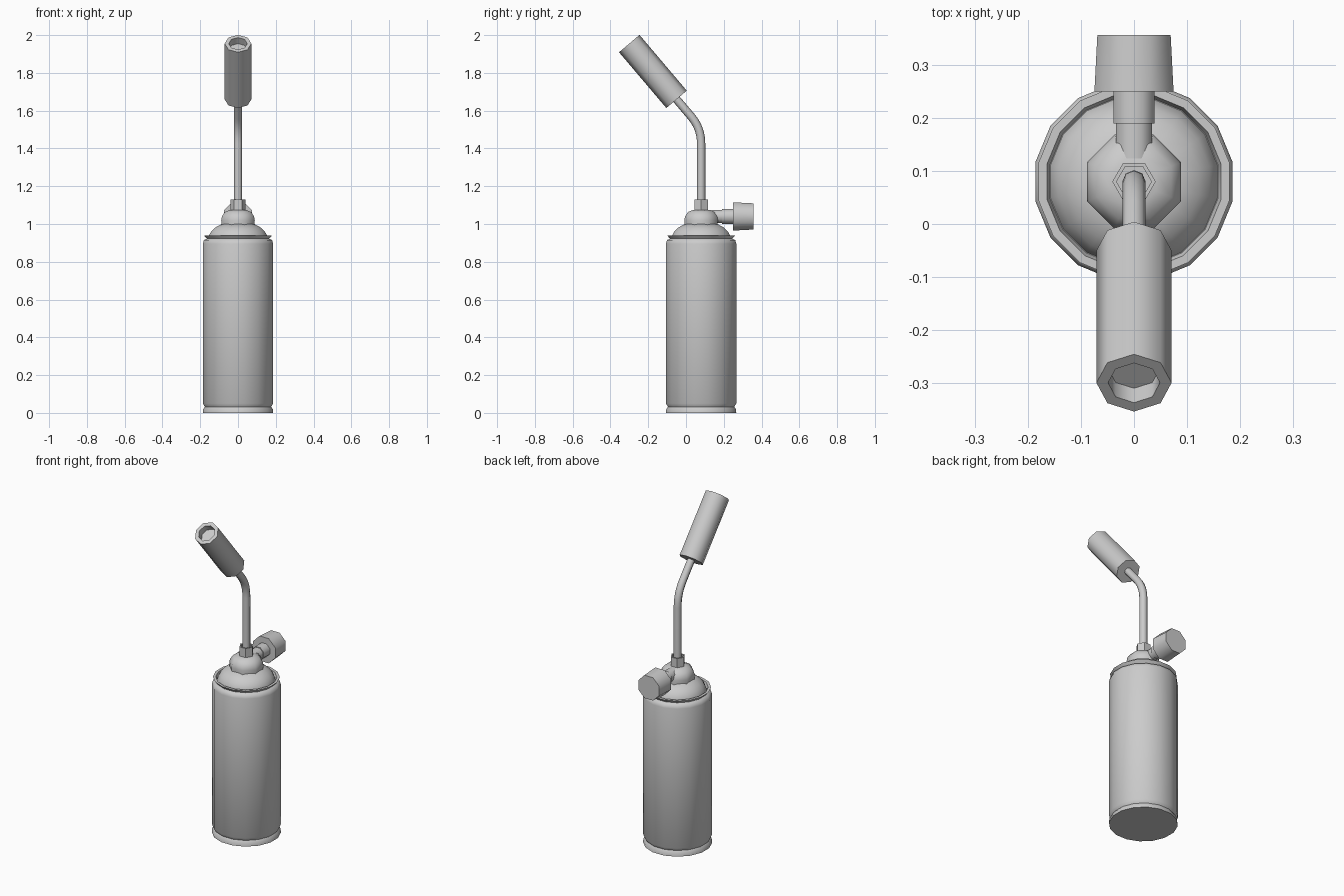
import bpy, bmesh, math
from mathutils import Matrix, Vector

cube = bpy.data.objects.get("Cube")
if cube:
    bpy.data.objects.remove(cube, do_unlink=True)

grey = bpy.data.materials.new("plain_grey")
grey.use_nodes = True
grey.diffuse_color = (0.6, 0.6, 0.6, 1)
grey.node_tree.nodes["Principled BSDF"].inputs["Base Color"].default_value = (0.6, 0.6, 0.6, 1)

AXIS_Y = 0.08      # the can stands behind the centre
KNOB_Z = 1.04
TILT = math.radians(40.3)


def finish(obj):
    obj.data.materials.append(grey)
    bpy.ops.object.select_all(action='DESELECT')
    obj.select_set(True)
    bpy.context.view_layer.objects.active = obj
    bpy.ops.object.shade_smooth_by_angle(angle=math.radians(50))


def lathe(name, profile, sides, origin, tilt=0.0, flat=True):
    """Turn (radius, height) points about local z, cap both ends, tilt about x."""
    bm = bmesh.new()
    start = math.pi / sides if flat else 0.0
    angles = [start + 2 * math.pi * i / sides for i in range(sides)]
    rings = [[bm.verts.new((r * math.cos(a), r * math.sin(a), z)) for a in angles]
             for r, z in profile]
    for low, high in zip(rings, rings[1:]):
        for i in range(sides):
            j = (i + 1) % sides
            bm.faces.new((low[i], low[j], high[j], high[i]))
    bm.faces.new(rings[0][::-1])
    bm.faces.new(rings[-1])
    bmesh.ops.recalc_face_normals(bm, faces=bm.faces)
    mesh = bpy.data.meshes.new(name)
    bm.to_mesh(mesh)
    bm.free()
    obj = bpy.data.objects.new(name, mesh)
    bpy.context.collection.objects.link(obj)
    obj.matrix_world = Matrix.Translation(origin) @ Matrix.Rotation(tilt, 4, 'X')
    finish(obj)
    return obj


base = (0, AXIS_Y, 0)

# Gas can with foot groove, shoulder, flared rim and recessed lip
lathe("gas_can", [(0.19, 0), (0.188, 0.02), (0.179, 0.032), (0.19, 0.05),
                  (0.19, 0.895), (0.184, 0.915), (0.168, 0.922), (0.184, 0.94),
                  (0.168, 0.94), (0.162, 0.92)], 16, base)

# Domed can top
lathe("can_dome", [(0.162, 0.915), (0.156, 0.94), (0.145, 0.96),
                   (0.125, 0.98), (0.088, 1.0)], 16, base)

# Valve body and collar
lathe("valve_body", [(0.094, 0.99), (0.096, 1.02), (0.092, 1.04),
                     (0.076, 1.063), (0.045, 1.075)], 8, base)
lathe("tube_collar", [(0.041, 1.06), (0.041, 1.13), (0.033, 1.13),
                      (0.033, 1.115)], 6, base, flat=False)

# Valve stem and control knob pointing backwards
back = (0, 0, KNOB_Z)
lathe("valve_stem", [(0.037, 0.10), (0.037, 0.19), (0.042, 0.19), (0.042, 0.255)],
      8, back, -math.pi / 2)
lathe("control_knob", [(0.081, 0.25), (0.075, 0.357)], 8, back, -math.pi / 2)

# Bent gas tube: straight riser, rounded elbow, run into the burner
aim = Vector((0, -math.sin(TILT), math.cos(TILT)))
burner_foot = Vector((0, -0.05, 1.66))
corner = Vector((0, AXIS_Y, 1.507))
bend_in = corner - Vector((0, 0, 0.08))
bend_out = corner + aim * 0.08
path = [Vector((0, AXIS_Y, 1.08))]
for i in range(7):
    t = i / 6
    path.append(bend_in * (1 - t) ** 2 + corner * 2 * t * (1 - t) + bend_out * t * t)
path.append(burner_foot + aim * 0.02)

curve = bpy.data.curves.new("gas_tube", 'CURVE')
curve.dimensions = '3D'
curve.bevel_depth = 0.022
curve.bevel_resolution = 2
spline = curve.splines.new('POLY')
spline.points.add(len(path) - 1)
for point, co in zip(spline.points, path):
    point.co = (*co, 1)
tube = bpy.data.objects.new("gas_tube", curve)
bpy.context.collection.objects.link(tube)
bpy.ops.object.select_all(action='DESELECT')
tube.select_set(True)
bpy.context.view_layer.objects.active = tube
bpy.ops.object.convert(target='MESH')
finish(bpy.context.view_layer.objects.active)

# Burner head with a shallow hollow mouth
lathe("burner_head", [(0.071, 0), (0.071, 0.387), (0.049, 0.387), (0.049, 0.345)],
      8, burner_foot, TILT, flat=False)
